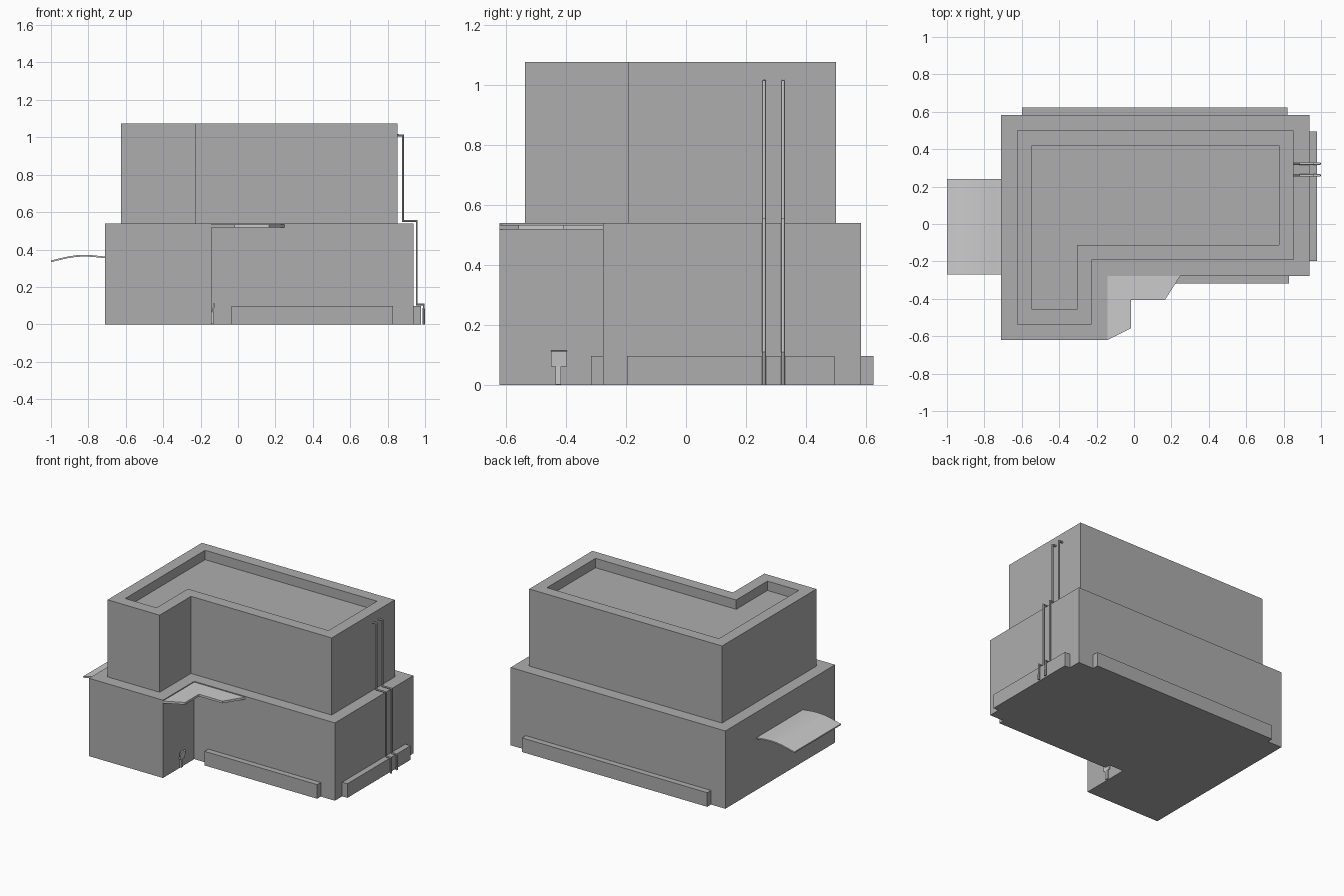
import bpy, bmesh
from mathutils import Vector

if "Cube" in bpy.data.objects:
    bpy.data.objects.remove(bpy.data.objects["Cube"])

wall_mat = bpy.data.materials.new("wall_grey")
wall_mat.diffuse_color = (0.42, 0.42, 0.42, 1)
wall_mat.use_nodes = True
wall_mat.node_tree.nodes["Principled BSDF"].inputs["Base Color"].default_value = wall_mat.diffuse_color


def finish(bm, name, mat=None):
    bmesh.ops.recalc_face_normals(bm, faces=bm.faces)
    me = bpy.data.meshes.new(name)
    bm.to_mesh(me)
    bm.free()
    ob = bpy.data.objects.new(name, me)
    bpy.context.collection.objects.link(ob)
    if mat:
        me.materials.append(mat)
    return ob


def raise_face(bm, face, offset):
    new = bmesh.ops.extrude_discrete_faces(bm, faces=[face])["faces"][0]
    bmesh.ops.translate(bm, verts=new.verts, vec=offset)
    return new


def prism(name, points, offset, mat=None):
    """Closed solid: flat outline swept along offset."""
    bm = bmesh.new()
    base = bm.faces.new([bm.verts.new(p) for p in points])
    ext = bmesh.ops.extrude_face_region(bm, geom=[base], use_keep_orig=True)["geom"]
    bmesh.ops.translate(bm, vec=offset,
                        verts=[v for v in ext if isinstance(v, bmesh.types.BMVert)])
    return finish(bm, name, mat)


def box(name, x0, x1, y0, y1, z0, z1, mat=None):
    return prism(name, [(x0, y0, z0), (x1, y0, z0), (x1, y1, z0), (x0, y1, z0)],
                 (0, 0, z1 - z0), mat)


# Stepped L-shaped building with recessed roof
outline = [(-.71, -.62), (-.142, -.62), (-.142, -.277), (.938, -.277),
           (.938, .583), (-.71, .583)]
bm = bmesh.new()
verts = [bm.verts.new((x, y, 0)) for x, y in outline]
bm.faces.new(verts[::-1])
upper = [bm.verts.new((x, y, .54)) for x, y in outline]
n = len(outline)
for i in range(n):
    j = (i + 1) % n
    bm.faces.new((verts[i], verts[j], upper[j], upper[i]))
top = bm.faces.new(upper)
bm.normal_update()
bmesh.ops.inset_region(bm, faces=[top], thickness=.084, use_even_offset=True)
top = raise_face(bm, top, (0, 0, .535))
bm.normal_update()
bmesh.ops.inset_region(bm, faces=[top], thickness=.08, use_even_offset=True)
raise_face(bm, top, (0, 0, -.065))
finish(bm, "building", wall_mat)

# Low planters along the walls
box("front_planter", -.035, .83, -.317, -.277, 0, .098, wall_mat)
box("right_planter", .938, .978, -.197, .495, 0, .098, wall_mat)
box("back_planter", -.60, .822, .583, .624, 0, .098, wall_mat)

# Flat entrance canopy in the inner corner
canopy = [(-.142, -.62), (-.015, -.557), (-.015, -.407), (.165, -.407),
          (.248, -.277), (-.142, -.277)]
prism("entrance_canopy", [(x, y, .519) for x, y in canopy], (0, 0, .015))

# Curved side canopy
curve = [(-1, .337), (-.955, .348), (-.91, .358), (-.865, .365), (-.82, .367),
         (-.775, .365), (-.74, .361), (-.71, .358)]
t = .0045
profile = [(x, -.27, z + t) for x, z in curve] + [(x, -.27, z - t) for x, z in curve[::-1]]
prism("side_canopy", profile, (0, .51, 0))

# Small entry post with a tilted panel
box("post", -.142, -.131, -.435, -.416, .003, .07)
prism("post_panel", [(-.138, -.449, .066), (-.13, -.449, .062),
                     (-.124, -.449, .112), (-.132, -.449, .115)], (0, .053, 0))

# Pair of downpipes stepping down the right wall
path = [(.85, 1.01), (.882, 1.01), (.882, .552), (.956, .552),
        (.956, .107), (.993, .107), (.993, 0)]
for i, y in enumerate((.26, .323)):
    cu = bpy.data.curves.new("downpipe", 'CURVE')
    cu.dimensions = '3D'
    cu.bevel_depth = .007
    cu.bevel_resolution = 2
    cu.use_fill_caps = True
    sp = cu.splines.new('POLY')
    sp.points.add(len(path) - 1)
    for p, (x, z) in zip(sp.points, path):
        p.co = (x, y, z, 1)
    ob = bpy.data.objects.new("downpipe_%d" % (i + 1), cu)
    bpy.context.collection.objects.link(ob)
    bpy.ops.object.select_all(action='DESELECT')
    ob.select_set(True)
    bpy.context.view_layer.objects.active = ob
    bpy.ops.object.convert(target='MESH')
    bpy.ops.object.shade_smooth_by_angle()
